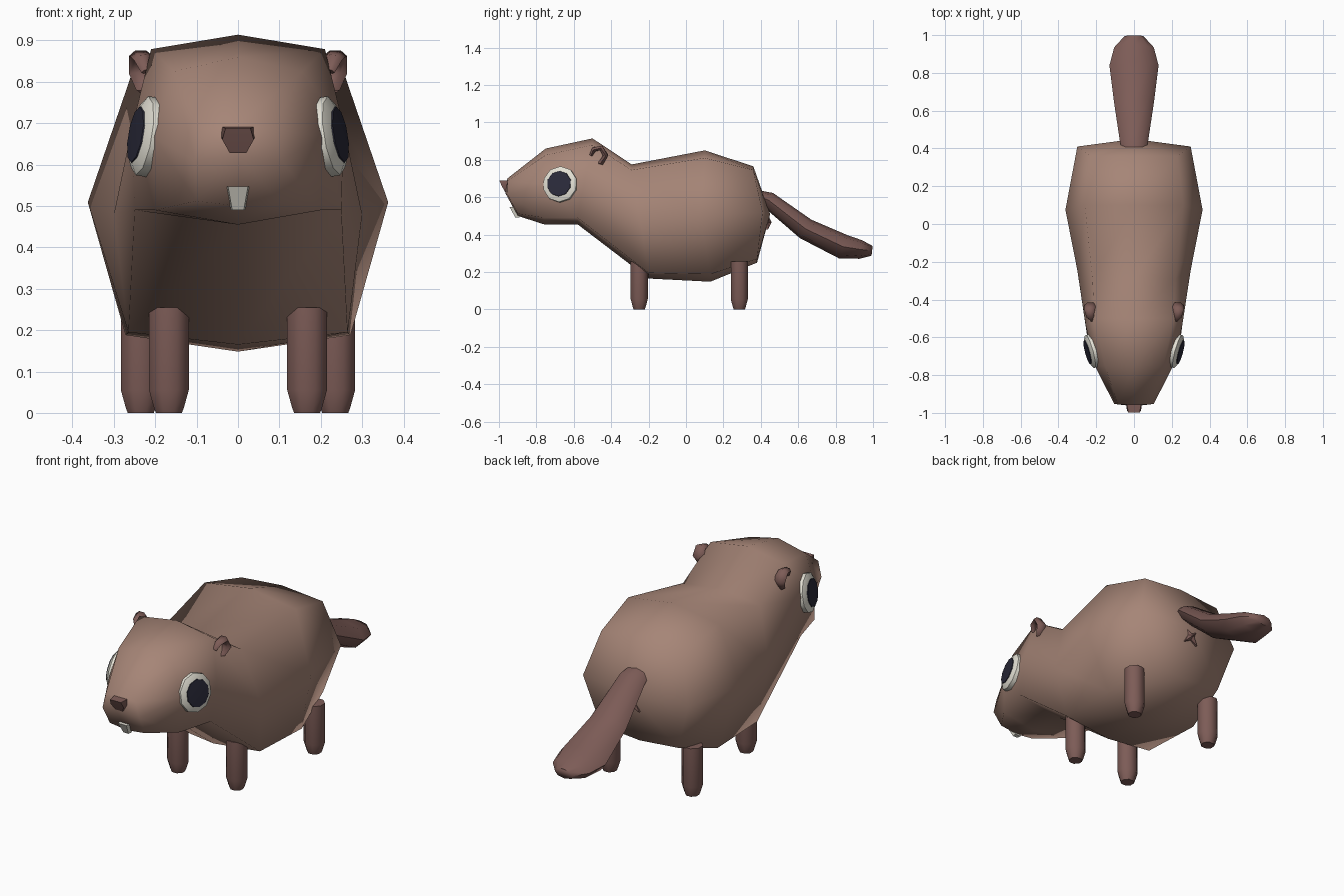
import bpy, bmesh, math
from mathutils import Vector

cube = bpy.data.objects.get("Cube")
if cube:
    bpy.data.objects.remove(cube, do_unlink=True)


def material(name, rgb):
    m = bpy.data.materials.new(name)
    m.use_nodes = True
    m.diffuse_color = (*rgb, 1)
    m.node_tree.nodes["Principled BSDF"].inputs["Base Color"].default_value = (*rgb, 1)
    return m


FUR = material("fur brown", (0.381, 0.235, 0.184))
SKIN = material("dark skin brown", (0.205, 0.107, 0.095))
WHITE = material("ivory white", (0.775, 0.753, 0.665))
PUPIL = material("pupil navy", (0.023, 0.023, 0.042))


def loft(name, rings, mat, start=None, end=None, angle=180):
    """Skin closed rings of points; each end is a pole point or a flat cap."""
    bm = bmesh.new()
    loops = [[bm.verts.new(p) for p in ring] for ring in rings]
    n = len(loops[0])
    for a, b in zip(loops, loops[1:]):
        for i in range(n):
            j = (i + 1) % n
            bm.faces.new((a[i], a[j], b[j], b[i]))
    for loop, pole in ((loops[0], start), (loops[-1], end)):
        if pole is None:
            bm.faces.new(loop)
        else:
            tip = bm.verts.new(pole)
            for i in range(n):
                bm.faces.new((loop[i], loop[(i + 1) % n], tip))
    bmesh.ops.recalc_face_normals(bm, faces=bm.faces)
    mesh = bpy.data.meshes.new(name)
    bm.to_mesh(mesh)
    bm.free()
    mesh.materials.append(mat)
    ob = bpy.data.objects.new(name, mesh)
    bpy.context.collection.objects.link(ob)
    bpy.ops.object.select_all(action='DESELECT')
    ob.select_set(True)
    bpy.context.view_layer.objects.active = ob
    if angle >= 180:
        bpy.ops.object.shade_smooth()
    else:
        bpy.ops.object.shade_smooth_by_angle(angle=math.radians(angle))
    return ob


def ellipse(centre, u, v, n=8, turn=0.0):
    c, u, v = Vector(centre), Vector(u), Vector(v)
    steps = [math.tau * i / n + turn for i in range(n)]
    return [c + u * math.cos(t) + v * math.sin(t) for t in steps]


def tube(name, path, mat, n=8):
    """Flattened tube along a path of (x, y, z, half width, half height)."""
    pts = [Vector(p[:3]) for p in path]
    rings = []
    for i, p in enumerate(path):
        d = (pts[min(i + 1, len(pts) - 1)] - pts[max(i - 1, 0)]).normalized()
        side = Vector((1, 0, 0))
        side = (side - d * side.dot(d)).normalized()
        rings.append(ellipse(pts[i], side * p[3], d.cross(side) * p[4], n))
    return loft(name, rings, mat, angle=60)


# Body and head: top y, top z, bottom y, bottom z, widths (top, middle, bottom),
# middle bulge along y, drop of the corners
sections = [
    (-0.955, 0.70, -0.90, 0.50, 0.085, 0.105, 0.10, -0.025, 0.012),
    (-0.75, 0.86, -0.76, 0.455, 0.155, 0.205, 0.20, 0, 0.035),
    (-0.50, 0.914, -0.58, 0.455, 0.21, 0.255, 0.25, 0, 0.035),
    (-0.29, 0.775, -0.20, 0.165, 0.22, 0.30, 0.265, 0, 0.03),
    (0.10, 0.85, 0.13, 0.148, 0.26, 0.363, 0.272, -0.04, 0.04),
    (0.36, 0.765, 0.38, 0.25, 0.23, 0.30, 0.22, 0.04, 0.02),
]
rings = []
for yt, zt, yb, zb, wt, wm, wb, bulge, drop in sections:
    mid = ((yt + yb) / 2 + bulge, (zt + zb) / 2 + 0.01)
    half = [(wt, yt, zt - drop), (wm, *mid), (wb, yb, zb + drop)]
    rings.append([(0, yt, zt)] + half + [(0, yb, zb)]
                 + [(-x, y, z) for x, y, z in reversed(half)])
loft("body", rings, FUR, start=(0, -0.965, 0.62), end=(0, 0.45, 0.51))

# Tail: broad, flattened paddle
tube("tail", [(0, 0.37, 0.61, 0.06, 0.03), (0, 0.44, 0.585, 0.075, 0.045),
              (0, 0.64, 0.43, 0.105, 0.058), (0, 0.84, 0.335, 0.13, 0.066),
              (0, 0.935, 0.32, 0.105, 0.05), (0, 0.995, 0.313, 0.05, 0.026)], SKIN)

# Small star-shaped pucker under the tail
star = []
for i in range(8):
    t, r = math.tau * i / 8 + math.pi / 4, (0.02 if i % 2 else 0.055)
    star.append(Vector((r * math.cos(t), 0.438, 0.465 + r * math.sin(t))))
loft("rump_pucker", [[p - Vector((0, 0.03, 0)) for p in star], star], SKIN,
     end=(0, 0.458, 0.465), angle=30)

# Nose: wedge narrowing downwards
loft("nose", [
    [(-0.02, -0.94, 0.628), (0.02, -0.94, 0.628), (0.02, -0.968, 0.628), (-0.02, -0.968, 0.628)],
    [(-0.042, -0.93, 0.67), (0.042, -0.93, 0.67), (0.038, -0.985, 0.66), (-0.038, -0.985, 0.66)],
    [(-0.042, -0.93, 0.692), (0.042, -0.93, 0.692), (0.03, -0.998, 0.688), (-0.03, -0.998, 0.688)],
], SKIN, angle=50)

# Front teeth: one tapered plate
loft("teeth", [
    [(-0.031, -0.90, 0.547), (0.031, -0.90, 0.547), (0.024, -0.943, 0.547), (-0.024, -0.943, 0.547)],
    [(-0.017, -0.89, 0.49), (0.017, -0.89, 0.49), (0.014, -0.912, 0.49), (-0.014, -0.912, 0.49)],
], WHITE, angle=30)

for s, label in ((1, "left"), (-1, "right")):
    # Eyes: ten-sided bevelled disc with a raised pupil
    c = Vector((s * 0.232, -0.675, 0.67))
    nrm = Vector((s, -0.27, 0.17)).normalized()
    u = Vector((0, 0, 1)).cross(nrm).normalized()
    v = nrm.cross(u)

    def disc(r, h):
        return ellipse(c + nrm * h, u * r, v * r * 1.03, 10, math.pi / 10)

    loft(label + "_eye", [disc(0.094, -0.04), disc(0.094, 0), disc(0.068, 0.014)], WHITE, angle=50)
    loft(label + "_pupil", [disc(0.068, 0.012), disc(0.066, 0.017)], PUPIL,
         end=c + nrm * 0.021, angle=50)

    # Ears: curled rim, thicker at the back
    tube(label + "_ear", [(s * x, y, z, w, h) for x, y, z, w, h in (
        (0.222, -0.508, 0.825, 0.012, 0.01), (0.232, -0.492, 0.855, 0.02, 0.014),
        (0.235, -0.455, 0.863, 0.028, 0.016), (0.232, -0.43, 0.825, 0.032, 0.016),
        (0.222, -0.452, 0.785, 0.025, 0.016), (0.212, -0.475, 0.78, 0.012, 0.01))], SKIN, 6)

    # Legs: straight prisms with tapered feet
    for part, x, y in (("front", 0.167, -0.25), ("hind", 0.235, 0.285)):
        loft(f"{label}_{part}_leg",
             [ellipse((s * x, y, z), (r, 0, 0), (0, r * 0.95, 0), 8, math.pi / 8)
              for z, r in ((0, 0.034), (0.012, 0.039), (0.055, 0.052), (0.255, 0.052))],
             SKIN, angle=50)
